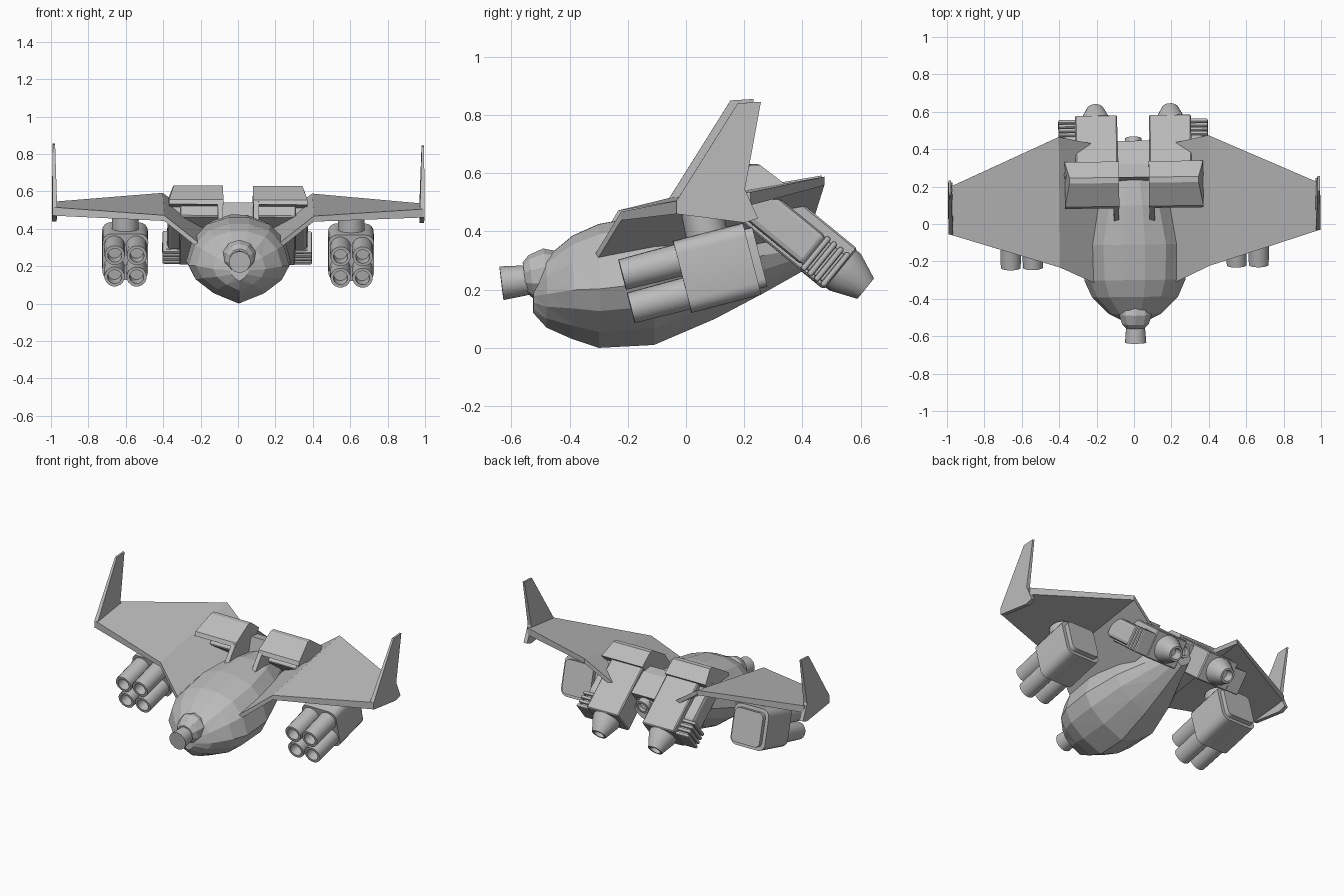
import bpy, bmesh, math
from mathutils import Vector

if "Cube" in bpy.data.objects:
    bpy.data.objects.remove(bpy.data.objects["Cube"])

grey = bpy.data.materials.new("hull_grey")
grey.use_nodes = True
GREY = (0.5, 0.5, 0.5, 1)
grey.diffuse_color = GREY
grey.node_tree.nodes["Principled BSDF"].inputs["Base Color"].default_value = GREY


def emit(name, bm, mirror=False, smooth=False, bevel=0, segments=2):
    """Turn a bmesh into a finished object, optionally bevelled and mirrored."""
    bmesh.ops.recalc_face_normals(bm, faces=bm.faces)
    mesh = bpy.data.meshes.new(name)
    bm.to_mesh(mesh)
    bm.free()
    mesh.materials.append(grey)
    obj = bpy.data.objects.new(name, mesh)
    bpy.context.collection.objects.link(obj)
    if smooth:
        bpy.context.view_layer.objects.active = obj
        obj.select_set(True)
        bpy.ops.object.shade_smooth_by_angle(angle=math.radians(35))
        obj.select_set(False)
    if bevel:
        mod = obj.modifiers.new("Bevel", "BEVEL")
        mod.width, mod.segments = bevel, segments
    if mirror:
        obj.modifiers.new("Mirror", "MIRROR").use_mirror_merge = False
    # The craft sits slightly yawed and rolled
    obj.rotation_euler = (0, 0.005, 0.0125)
    return obj


def loft(bm, rings):
    """Skin closed rings of equal length and cap both ends."""
    rows = [[bm.verts.new(p) for p in ring] for ring in rings]
    n = len(rows[0])
    for a, b in zip(rows, rows[1:]):
        for i in range(n):
            j = (i + 1) % n
            bm.faces.new((a[i], a[j], b[j], b[i]))
    bm.faces.new(rows[0][::-1])
    bm.faces.new(rows[-1])


def prism(bm, outline, x0, x1):
    """Extrude a side outline of (y, z) points across x."""
    loft(bm, [[(x, y, z) for y, z in outline] for x in (x0, x1)])


def lathe(bm, start, direction, profile, seg=16):
    """Revolve (distance, radius) pairs around an axis."""
    start, axis = Vector(start), Vector(direction).normalized()
    side = Vector((1, 0, 0)) if abs(axis.x) < 0.9 else Vector((0, 1, 0))
    up = axis.cross(side).normalized()
    side = up.cross(axis)
    rings = []
    for t, r in profile:
        rings.append([start + axis * t + r * (side * math.cos(a) + up * math.sin(a))
                      for a in (math.tau * (i + 0.5) / seg for i in range(seg))])
    loft(bm, rings)


# Faceted fuselage: one half section, scaled at each station
half = [(0, 0), (.5, .13), (.85, .3), (1, .48), (.88, .74), (.6, .92), (.2, 1)]
section = half + [(-x, z) for x, z in half[:0:-1]]
stations = [  # y, half width, keel, top
    (-.525, .05, .12, .24), (-.48, .14, .07, .31), (-.39, .23, .03, .385),
    (-.3, .27, 0, .425), (-.11, .28, .01, .46), (.1, .22, .1, .475),
    (.27, .14, .19, .46), (.43, .07, .28, .42)]
bm = bmesh.new()
loft(bm, [[(fx * w, y, lo + fz * (hi - lo)) for fx, fz in section]
          for y, w, lo, hi in stations])
bmesh.ops.recalc_face_normals(bm, faces=bm.faces)
bmesh.ops.triangulate(bm, faces=[f for f in bm.faces if len(f.verts) == 4])
emit("fuselage", bm)

# Nose turret ball and barrel
bm = bmesh.new()
aim = (0, 1, .12)
R = .092
lathe(bm, (0, -.48, .25), aim,
      [(-R * math.cos(a), R * math.sin(a)) for a in
       (math.radians(d) for d in (35, 55, 90, 125, 150))], 10)
emit("nose_turret", bm)
bm = bmesh.new()
lathe(bm, (0, -.634, .222), aim, [(0, .058), (.03, .056), (.1, .05)], 14)
emit("nose_barrel", bm, smooth=True)

# Gull wing: drooped root panel and long outer panel
bm = bmesh.new()
spans = [  # x, leading y, z, trailing y, z, thickness
    (.16, -.34, .28, .42, .42, .03), (.4, -.228, .47, .47, .59, .03),
    (.985, -.045, .51, .21, .54, .045)]
loft(bm, [[(x, ly, lz), (x, ty, tz), (x, ty, tz - t), (x, ly, lz - t)]
          for x, ly, lz, ty, tz, t in spans])
emit("wings", bm, mirror=True)

# Wing tip fins, thinner toward the top
bm = bmesh.new()
fin = [(-.045, .51), (.165, .845), (.245, .85), (.19, .55),
       (.235, .45), (.19, .435), (-.045, .465)]
prism(bm, fin, .97, .995)
for v in bm.verts:
    if v.co.z > .8:
        v.co.x = .986 + (v.co.x - .982) * .5
emit("tip_fins", bm, mirror=True)

# Weapon pods: tilted frame with its own centre and axes
POD = Vector((.604, .1, .278))
TILT = math.radians(14.5)
POD_Y = Vector((0, math.cos(TILT), math.sin(TILT)))
POD_Z = Vector((0, -math.sin(TILT), math.cos(TILT)))


def pod_box(name, w, h, y0, y1, bevel):
    bm = bmesh.new()
    loft(bm, [[POD + POD_Y * y + Vector((sx * w, 0, 0)) + POD_Z * sz * h
               for sx, sz in ((-1, -1), (1, -1), (1, 1), (-1, 1))] for y in (y0, y1)])
    lengthwise = [e for e in bm.edges
                  if abs((e.verts[0].co - e.verts[1].co).normalized().dot(POD_Y)) > .9]
    bmesh.ops.bevel(bm, geom=lengthwise, offset=bevel, segments=4,
                    affect="EDGES", profile=.5)
    emit(name, bm, mirror=True, smooth=True)


pod_box("pod_bodies", .122, .127, -.125, .122, .045)
pod_box("pod_back_plates", .1, .105, .12, .15, .03)

bm = bmesh.new()
for sx in (-1, 1):
    for sz in (-1, 1):
        mouth = POD + Vector((sx * .059, 0, 0)) + POD_Z * sz * .059 - POD_Y * .322
        lathe(bm, mouth, POD_Y,
              [(.08, .036), (0, .038), (0, .054), (.04, .055), (.22, .057)])
emit("pod_tubes", bm, mirror=True, smooth=True)

bm = bmesh.new()
lathe(bm, (.604, .07, .36), (0, -.2, 1), [(0, .073), (.115, .073)])
emit("pod_pylons", bm, mirror=True, smooth=True)

# Engines: s runs down the exhaust axis, n is normal to it
COS, SIN = .775, .632


def eng(s, n):
    return (COS * s + SIN * n, -SIN * s + COS * n)


def eng_block(bm, s0, s1, n0, n1, x0, x1):
    prism(bm, [eng(s0, n0), eng(s1, n0), eng(s1, n1), eng(s0, n1)], x0, x1)


bm = bmesh.new()
eng_block(bm, -.18, .237, .455, .635, .085, .31)
emit("engine_bodies", bm, mirror=True, bevel=.006, segments=1)

bm = bmesh.new()
eng_block(bm, -.15, .13, .47, .6, .28, .375)
emit("engine_side_housings", bm, mirror=True, bevel=.02)

bm = bmesh.new()
for i in range(4):
    s = .125 + i * .029
    eng_block(bm, s, s + .021, .458, .605, .22, .4)
eng_block(bm, .12, .23, .47, .592, .23, .38)
emit("cooling_ribs", bm, mirror=True, bevel=.008)

bm = bmesh.new()
lathe(bm, (.2, *eng(.22, .547)), (0, COS, -SIN),
      [(0, .085), (.04, .083), (.127, .046), (.127, .034), (.07, .03)])
emit("engine_nozzles", bm, mirror=True, smooth=True)

# Intake hoods, widening over the front of each engine
hood = [(.085, .53), (.095, .555), (.22, .63), (.25, .63),
        (.335, .565), (.28, .5), (.2, .52)]
bm = bmesh.new()
prism(bm, hood, .08, .37)
for v in bm.verts:
    if v.co.x > .3 and v.co.z > .6:
        v.co.x -= .025
emit("intake_hoods", bm, mirror=True)

# Thin intake walls meeting the fuselage
bm = bmesh.new()
prism(bm, [(.01, .44), (.09, .545), (.25, .55), (.25, .42)], .082, .11)
emit("intake_walls", bm, mirror=True)

# Bridge between the engines and the small tail pipe
bm = bmesh.new()
prism(bm, [(.23, .44), (.25, .54), (.32, .53), (.445, .44), (.37, .35)], -.09, .09)
emit("engine_bridge", bm)
bm = bmesh.new()
lathe(bm, (0, .36, .4), (0, 1, -.3),
      [(0, .045), (.1, .045), (.1, .03), (.06, .03)])
emit("tail_pipe", bm, smooth=True)
